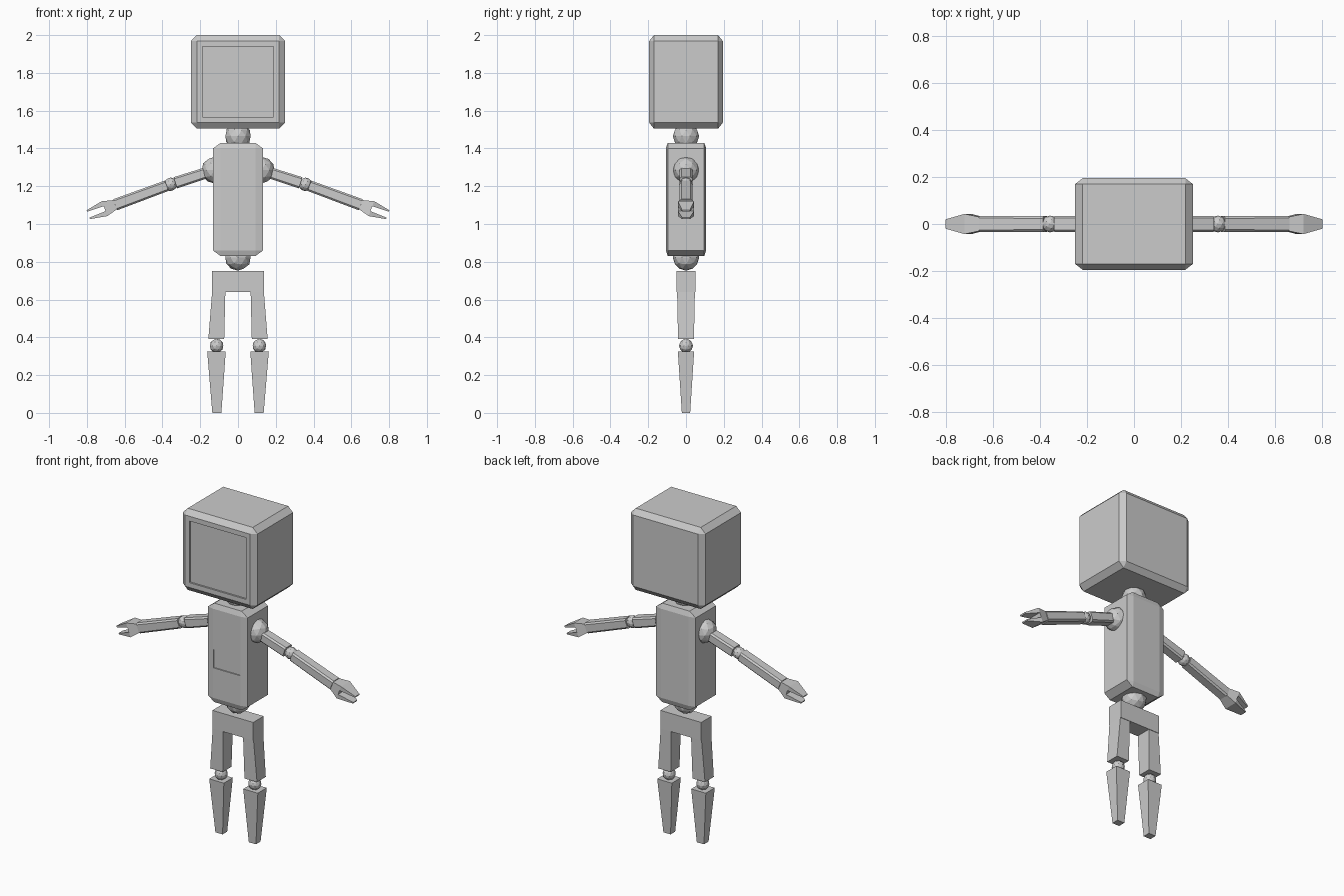
import bpy, bmesh
from mathutils import Vector, Matrix

if "Cube" in bpy.data.objects:
    bpy.data.objects.remove(bpy.data.objects["Cube"])

grey = bpy.data.materials.new("light grey")
grey.diffuse_color = (0.6, 0.6, 0.6, 1)
grey.use_nodes = True
grey.node_tree.nodes["Principled BSDF"].inputs["Base Color"].default_value = grey.diffuse_color


def finish(bm, name):
    bmesh.ops.recalc_face_normals(bm, faces=bm.faces)
    me = bpy.data.meshes.new(name)
    bm.to_mesh(me)
    bm.free()
    me.materials.append(grey)
    ob = bpy.data.objects.new(name, me)
    bpy.context.collection.objects.link(ob)
    return ob


def bevel_box(size, centre, bevel):
    """Unit cube with flat chamfers, then stretched to size."""
    bm = bmesh.new()
    bmesh.ops.create_cube(bm, size=1)
    if bevel:
        bmesh.ops.bevel(bm, geom=bm.edges[:], offset=bevel, segments=1,
                        affect='EDGES', profile=0.5)
    bmesh.ops.scale(bm, vec=size, verts=bm.verts)
    bmesh.ops.translate(bm, vec=centre, verts=bm.verts)
    bm.normal_update()
    return bm


def front_face(bm):
    return max((f for f in bm.faces if f.normal.y < -0.99), key=lambda f: f.calc_area())


def recess(bm, face, margin, depth):
    """Frame a face, then sink it with straight walls."""
    bmesh.ops.inset_region(bm, faces=[face], thickness=margin, use_even_offset=True)
    bmesh.ops.inset_region(bm, faces=[face], thickness=0.0005, depth=-depth)


def ball(name, centre, radius):
    bm = bmesh.new()
    bmesh.ops.create_icosphere(bm, subdivisions=2, radius=radius,
                               matrix=Matrix.Translation(centre))
    finish(bm, name)


def taper(name, origin, along, across, start, end, bevel=0):
    """Four-sided block; start and end are (distance, low, high, half depth in y)."""
    bm = bmesh.new()
    rings = []
    for t, lo, hi, h in (start, end):
        rings.append([bm.verts.new(origin + along * t + across * v + Vector((0, y, 0)))
                      for v, y in ((lo, -h), (hi, -h), (hi, h), (lo, h))])
    bm.faces.new(rings[0])
    bm.faces.new(rings[1][::-1])
    sides = []
    for i in range(4):
        j = (i + 1) % 4
        bm.faces.new((rings[0][i], rings[1][i], rings[1][j], rings[0][j]))
        sides.append(bm.edges.get((rings[0][i], rings[1][i])))
    bmesh.ops.recalc_face_normals(bm, faces=bm.faces)
    if bevel:
        bmesh.ops.bevel(bm, geom=sides, offset=bevel, segments=1, affect='EDGES', profile=0.5)
    finish(bm, name)


# Head with a sunken screen
bm = bevel_box((0.5, 0.39, 0.495), (0, 0, 1.7525), 0.064)
recess(bm, front_face(bm), 0.029, 0.01)
finish(bm, "head")

# Torso with a sunken chest panel between two cuts
bm = bevel_box((0.265, 0.214, 0.60), (0, 0, 1.13), 0.05)
bmesh.ops.scale(bm, vec=(0.77, 1, 1), verts=[v for v in bm.verts if abs(v.co.x) < 0.125])
for z in (1.155, 1.04):
    f = min((f for f in bm.faces if f.normal.y < -0.99),
            key=lambda f: abs(f.calc_center_median().z - 1.1))
    bmesh.ops.bisect_plane(bm, geom=[f] + f.edges[:] + f.verts[:],
                           plane_co=(0, 0, z), plane_no=(0, 0, 1))
    bm.normal_update()
panel = min((f for f in bm.faces if f.normal.y < -0.99),
            key=lambda f: abs(f.calc_center_median().z - 1.0975))
recess(bm, panel, 0.002, 0.006)
finish(bm, "torso")

# Neck, waist and pelvis
ball("neck", (0, 0, 1.465), 0.07)
ball("waist", (0, 0, 0.823), 0.07)
finish(bevel_box((0.274, 0.1, 0.11), (0, 0, 0.695), 0), "pelvis")

for s, side in ((-1, "left"), (1, "right")):
    X, UP = Vector((s, 0, 0)), Vector((0, 0, 1))
    O = Vector((0, 0, 0))

    # Leg
    taper(side + "_thigh", O, UP, X, (0.64, 0.067, 0.137, 0.047), (0.39, 0.073, 0.157, 0.042))
    ball(side + "_knee", (s * 0.113, 0, 0.355), 0.037)
    taper(side + "_shin", O, UP, X, (0.325, 0.065, 0.163, 0.043), (0, 0.088, 0.136, 0.022))

    # Arm
    shoulder = Vector((s * 0.125, 0, 1.285))
    elbow = Vector((s * 0.357, 0, 1.21))
    wrist = Vector((s * 0.65, 0, 1.102))
    ball(side + "_shoulder", shoulder, 0.07)
    ball(side + "_elbow", elbow, 0.036)
    for name, a, b, t0, t1 in (("upper_arm", shoulder, elbow, 0.03, 0.217),
                               ("forearm", elbow, wrist, 0.022, 0.312)):
        d = (b - a).normalized()
        n = Vector((-d.z * s, 0, d.x * s))
        taper(side + "_" + name, a, d, n, (t0, -0.029, 0.029, 0.033),
              (t1, -0.031, 0.031, 0.034), 0.009)

    # Claw hand: palm and two fingers
    taper(side + "_palm", wrist, d, n, (0, -0.026, 0.026, 0.03), (0.06, -0.042, 0.042, 0.043))
    for k, finger in ((1, "upper_finger"), (-1, "lower_finger")):
        taper(side + "_" + finger, wrist, d, n * k,
              (0.06, 0.014, 0.042, 0.043), (0.152, 0.017, 0.025, 0.02))
